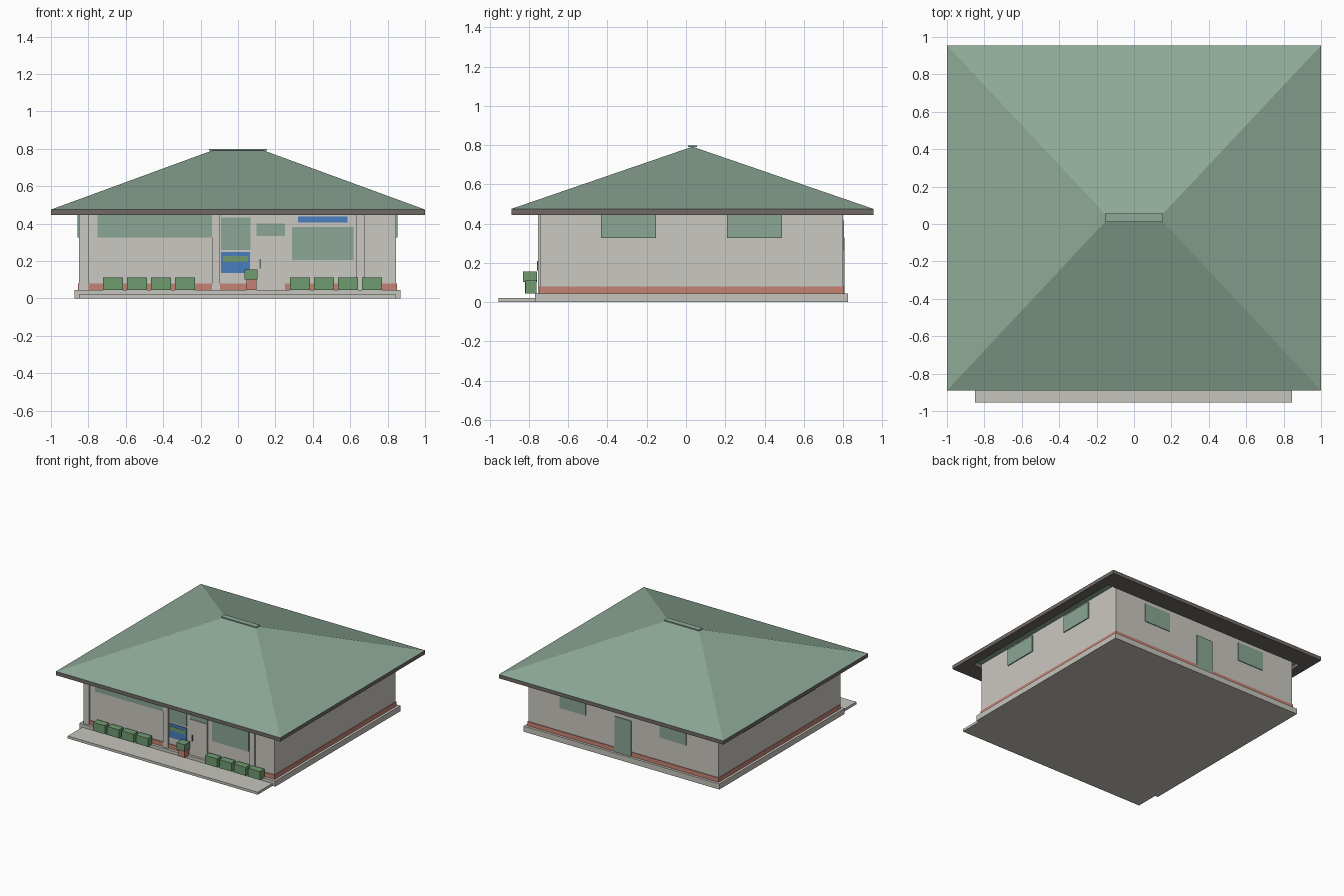
import bpy
import bmesh

if "Cube" in bpy.data.objects:
    bpy.data.objects.remove(bpy.data.objects["Cube"], do_unlink=True)


def material(name, rgb):
    """Flat material from 0-255 display values, stored as linear."""
    linear = [((c / 255 + 0.055) / 1.055) ** 2.4 for c in rgb] + [1]
    mat = bpy.data.materials.new(name)
    mat.use_nodes = True
    mat.diffuse_color = linear
    mat.node_tree.nodes["Principled BSDF"].inputs["Base Color"].default_value = linear
    return mat


WALL = material("pale wall", (203, 200, 193))
CONCRETE = material("concrete", (198, 196, 188))
ROOF = material("roof green", (142, 170, 152))
GLASS = material("window green", (138, 166, 149))
TRIM = material("dark trim", (112, 106, 101))
BRICK = material("brick red", (198, 130, 116))
SHRUB = material("shrub green", (112, 156, 112))
BLUE = material("sign blue", (72, 126, 192))


def finish(name, bm, mat):
    bmesh.ops.recalc_face_normals(bm, faces=bm.faces)
    mesh = bpy.data.meshes.new(name)
    bm.to_mesh(mesh)
    bm.free()
    mesh.materials.append(mat)
    obj = bpy.data.objects.new(name, mesh)
    bpy.context.collection.objects.link(obj)
    return obj


def box(name, mat, xs, ys, zs):
    """Box spanning the three (low, high) ranges."""
    bm = bmesh.new()
    bmesh.ops.create_cube(bm, size=1)
    for v in bm.verts:
        v.co = [r[0] if c < 0 else r[1] for c, r in zip(v.co, (xs, ys, zs))]
    return finish(name, bm, mat)


LEFT, RIGHT = 0.845, -0.85
FRONT, BACK = -0.742, 0.80
FLOOR, EAVE, ROOF_BASE = 0.045, 0.445, 0.475


def front_plate(name, mat, xs, zs, depth=0.006):
    return box(name, mat, xs, (FRONT - depth, FRONT + 0.002), zs)


def back_plate(name, mat, xs, zs, depth=0.006):
    return box(name, mat, xs, (BACK - 0.002, BACK + depth), zs)


# Ground slab, front walk and walls
box("base_slab", CONCRETE, (-0.875, 0.87), (-0.77, 0.825), (0, FLOOR))
box("front_walk", CONCRETE, (RIGHT, LEFT), (-0.955, -0.76), (0, 0.02))
box("walls", WALL, (RIGHT, LEFT), (FRONT, BACK), (FLOOR, ROOF_BASE))
box("brick_band", BRICK, (RIGHT - 0.005, LEFT + 0.005),
    (FRONT - 0.005, BACK + 0.005), (FLOOR, 0.08))

# Hipped roof: a box whose top is collapsed to a short ridge
Y0, Y1, RIDGE_Y = -0.89, 0.955, 0.033
bm = bmesh.new()
bmesh.ops.create_cube(bm, size=2)
for v in bm.verts:
    if v.co.z > 0:
        v.co = (v.co.x * 0.135, RIDGE_Y, 0.792)
    else:
        v.co = (v.co.x, Y0 if v.co.y < 0 else Y1, ROOF_BASE)
bmesh.ops.remove_doubles(bm, verts=bm.verts, dist=0.0001)
finish("hipped_roof", bm, ROOF)
box("ridge_cap", ROOF, (-0.155, 0.155), (0.01, 0.056), (0.79, 0.798))

# Eave boards: broad at front and back, narrow at the sides
box("front_eave", TRIM, (-1, 1), (Y0, FRONT), (EAVE, ROOF_BASE))
box("back_eave", TRIM, (-1, 1), (BACK, Y1), (EAVE, ROOF_BASE))
for side, name in ((1, "left"), (-1, "right")):
    box(name + "_eave", TRIM, sorted((side, side * 0.92)), (FRONT, BACK), (EAVE, ROOF_BASE))

# Side windows, two on each side
for name, wall_x, out in (("left", LEFT, 0.008), ("right", RIGHT, -0.008)):
    for i, ys in enumerate(((-0.432, -0.154), (0.21, 0.49))):
        box(f"{name}_window_{i + 1}", GLASS, sorted((wall_x, wall_x + out)), ys, (0.327, 0.462))

# Back door and windows
back_plate("back_door", GLASS, (-0.076, 0.07), (FLOOR, 0.33), 0.008)
for side, name in ((1, "left"), (-1, "right")):
    back_plate("back_window_" + name, GLASS, sorted((side * 0.33, side * 0.565)), (0.265, 0.415))

# Front posts
for name, xs in (("corner", (RIGHT, -0.80)), ("entrance", (-0.14, -0.095)),
                 ("shop", (0.63, 0.675))):
    front_plate(name + "_post", WALL, xs, (FLOOR, ROOF_BASE), 0.013)

# Front windows
for name, xs, zs in (("wide", (-0.75, -0.14), (0.326, 0.465)),
                     ("entrance", (-0.092, 0.066), (0.26, 0.432)),
                     ("transom", (0.098, 0.25), (0.335, 0.40)),
                     ("shop", (0.29, 0.617), (0.206, 0.382))):
    front_plate(name + "_window", GLASS, xs, zs)

# Front door with handle
front_plate("front_door", WALL, (0.098, 0.25), (FLOOR, 0.33), 0.008)
front_plate("door_handle", TRIM, (0.115, 0.122), (0.16, 0.21), 0.016)

# Plain sign panels
front_plate("poster_panel", BLUE, (-0.092, 0.064), (0.135, 0.247))
front_plate("poster_stripe", SHRUB, (-0.08, 0.053), (0.195, 0.226), 0.009)
front_plate("sign_board", WALL, (0.295, 0.617), (0.39, 0.46), 0.005)
front_plate("sign_stripe", BLUE, (0.32, 0.585), (0.405, 0.438), 0.008)

# Row of clipped shrubs on either side of the entrance
for name, start in (("right", -0.668), ("left", 0.332)):
    for i in range(4):
        x = start + i * 0.128
        box(f"{name}_shrub_{i + 1}", SHRUB, (x - 0.053, x + 0.053),
            (-0.818, -0.762), (FLOOR, 0.113))

# Potted shrub by the door
box("plant_pot", BRICK, (0.045, 0.098), (-0.82, -0.768), (FLOOR, 0.102))
box("pot_shrub", SHRUB, (0.034, 0.104), (-0.83, -0.76), (0.102, 0.156))
